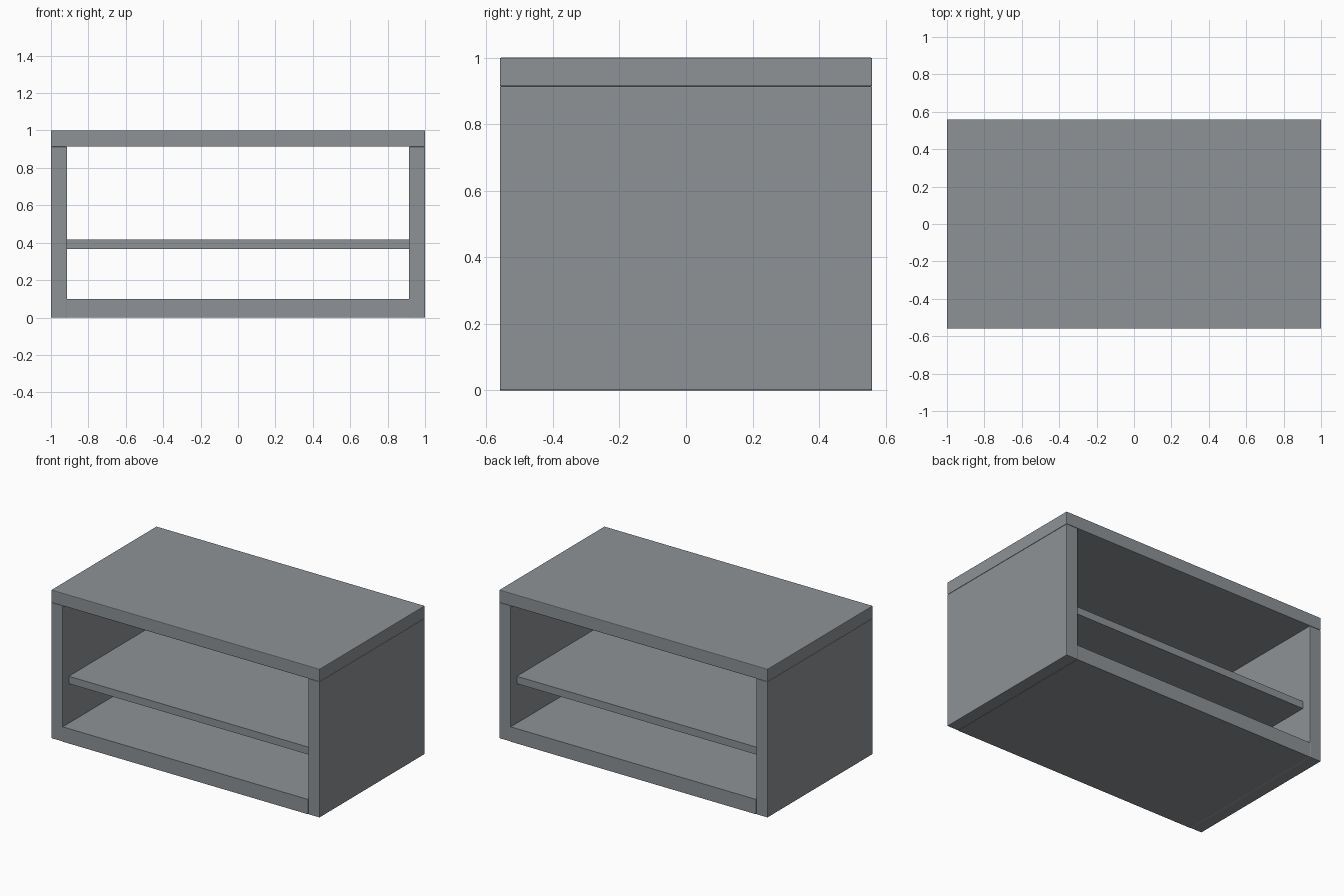
import bpy

cube = bpy.data.objects.get("Cube")
if cube:
    bpy.data.objects.remove(cube, do_unlink=True)

# Single grey finish
grey = bpy.data.materials.new("warm_grey_board")
grey.use_nodes = True
colour = (0.27, 0.29, 0.305, 1)
grey.diffuse_color = colour
grey.node_tree.nodes["Principled BSDF"].inputs["Base Color"].default_value = colour

HALF_WIDTH, HALF_DEPTH, HEIGHT = 1.0, 0.56, 1.0
BOARD = 0.086
INNER = HALF_WIDTH - BOARD
UNDER_TOP = HEIGHT - BOARD


def board(name, x, y, z, edge=0.004):
    """Board spanning the (min, max) ranges, with slightly eased edges."""
    bpy.ops.mesh.primitive_cube_add(size=1)
    obj = bpy.context.object
    obj.name = name
    obj.location = [(a + b) / 2 for a, b in (x, y, z)]
    obj.scale = [b - a for a, b in (x, y, z)]
    bpy.ops.object.transform_apply(location=False, rotation=False, scale=True)
    obj.data.materials.append(grey)
    if edge:
        bevel = obj.modifiers.new("eased_edges", "BEVEL")
        bevel.width = edge
        bevel.segments = 2
    return obj


depth = (-HALF_DEPTH, HALF_DEPTH)

# Top and side panels
board("top_panel", (-HALF_WIDTH, HALF_WIDTH), depth, (UNDER_TOP, HEIGHT))
board("right_side_panel", (-HALF_WIDTH, -INNER), depth, (0, UNDER_TOP))
board("left_side_panel", (INNER, HALF_WIDTH), depth, (0, UNDER_TOP))

# Base and set-back middle shelf
board("base_panel", (-INNER, INNER), depth, (0, 0.10), edge=0)
board("middle_shelf", (-INNER, INNER), (-0.495, 0.495), (0.366, 0.416), edge=0)
